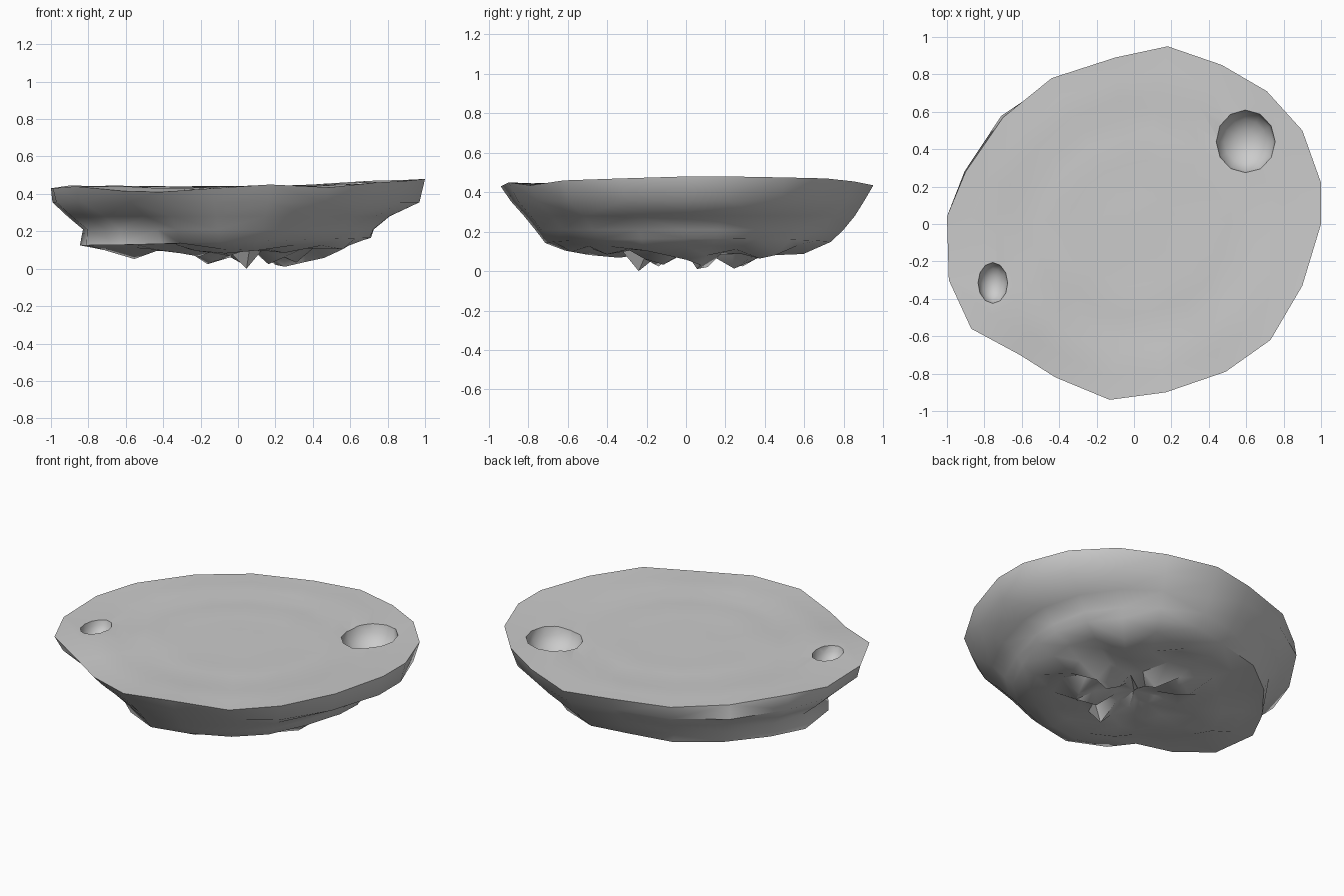
import bpy, bmesh, math, random

if "Cube" in bpy.data.objects:
    bpy.data.objects.remove(bpy.data.objects["Cube"])

random.seed(11)

# Rim outline: x, y, z
RIM = [(1, 0, .48), (1, .22, .48), (.9, .5, .475), (.71, .71, .47), (.47, .85, .455),
       (.18, .95, .435), (-.1, .89, .44), (-.44, .78, .435), (-.7, .57, .44), (-.9, .28, .445),
       (-1, .04, .43), (-.99, -.3, .43), (-.87, -.56, .44), (-.61, -.7, .415), (-.42, -.82, .41),
       (-.13, -.94, .43), (.17, -.9, .45), (.49, -.79, .435), (.73, -.62, .46), (.9, -.33, .47)]
N = len(RIM)


def compass(right, back, left, front, dent=0, bulge=0):
    """Outline scale blended from four sides, with a front-left dent and a back-left bulge."""
    def f(i):
        x, y, _ = RIM[i]
        w = x * x / (x * x + y * y)
        s = (right if x > 0 else left) * w + (back if y > 0 else front) * (1 - w)
        s -= dent * math.exp(-((i - 12.6) / 1.2) ** 2)
        return s + bulge * math.exp(-((i - 8) / 1.2) ** 2)
    return f


def ring(bm, scale, height, jitter=0.0, spike=0.0):
    """One loop of the rim outline; every third point or so hangs down as a spike."""
    out = []
    for i, (x, y, _) in enumerate(RIM):
        s = scale(i) + random.uniform(-jitter, jitter)
        h = height(i) + spike * (.25 - 1.25 * random.random() ** 3)
        out.append(bm.verts.new((x * s, y * s, h)))
    return out


def bridge(bm, a, b):
    for i in range(N):
        j = (i + 1) % N
        bm.faces.new((a[i], a[j], b[j], b[i]))


def cap(bm, loop, z):
    c = bm.verts.new((0, 0, z))
    for i in range(N):
        bm.faces.new((loop[i], loop[(i + 1) % N], c))


bm = bmesh.new()
rim = ring(bm, lambda i: 1, lambda i: RIM[i][2])

# Gently rippled top
prev = rim
for s, dz in [(.87, 0), (.74, .004), (.64, -.006), (.52, .003), (.36, -.003), (.18, 0)]:
    loop = ring(bm, lambda i: s, lambda i: .437 + dz + (RIM[i][2] - .437) * s ** 3)
    bridge(bm, prev, loop)
    prev = loop
cap(bm, prev, .435)

# Tapering wall down to the foot
foot = compass(.70, .78, .84, .75, .12)
wall = [ring(bm, compass(.97, .95, .99, .945, .03, .04), lambda i: .355),
        ring(bm, compass(.81, .90, .915, .875, .10), lambda i: .28, .005),
        ring(bm, compass(.72, .84, .835, .82, .13), lambda i: .21, .008),
        ring(bm, foot, lambda i: .145 + .02 * RIM[i][0], .01)]
# Ragged underside: hanging spikes around a central hollow
under = [ring(bm, lambda i: foot(i) * .84, lambda i: .12, .03, .04),
         ring(bm, lambda i: foot(i) * .68, lambda i: .10, .03, .06),
         ring(bm, lambda i: foot(i) * .50, lambda i: .085, .03, .08),
         ring(bm, lambda i: foot(i) * .33, lambda i: .075, .02, .08),
         ring(bm, lambda i: foot(i) * .16, lambda i: .105, .01, .04)]
prev = rim
for loop in wall + under:
    bridge(bm, prev, loop)
    prev = loop
cap(bm, prev, .12)
lowest = min(bm.verts, key=lambda v: v.co.z)
for v in bm.verts:
    v.co.z = max(v.co.z, 0)
lowest.co.z = 0
bmesh.ops.triangulate(bm, faces=bm.faces[:])
bmesh.ops.recalc_face_normals(bm, faces=bm.faces[:])
mesh = bpy.data.meshes.new("rock_slab")
bm.to_mesh(mesh)
bm.free()
slab = bpy.data.objects.new("rock_slab", mesh)
bpy.context.collection.objects.link(slab)

# Two bowl-shaped craters cut into the top
for name, loc, size in [("large_crater_cutter", (.595, .44, .46), (.16, .17, .14)),
                        ("small_crater_cutter", (-.755, -.315, .44), (.08, .11, .09))]:
    bpy.ops.mesh.primitive_uv_sphere_add(segments=12, ring_count=8, radius=1, location=loc)
    cutter = bpy.context.object
    cutter.name = name
    cutter.scale = size
    cutter.hide_render = True
    mod = slab.modifiers.new(name, 'BOOLEAN')
    mod.operation = 'DIFFERENCE'
    mod.solver = 'EXACT'
    mod.object = cutter
    bpy.context.view_layer.objects.active = slab
    with bpy.context.temp_override(object=slab, active_object=slab):
        bpy.ops.object.modifier_apply(modifier=mod.name)
    bpy.data.objects.remove(cutter)

# Smooth wall and top, crisp rim
bpy.ops.object.select_all(action='DESELECT')
slab.select_set(True)
bpy.context.view_layer.objects.active = slab
bpy.ops.object.shade_smooth_by_angle(angle=math.radians(55))
